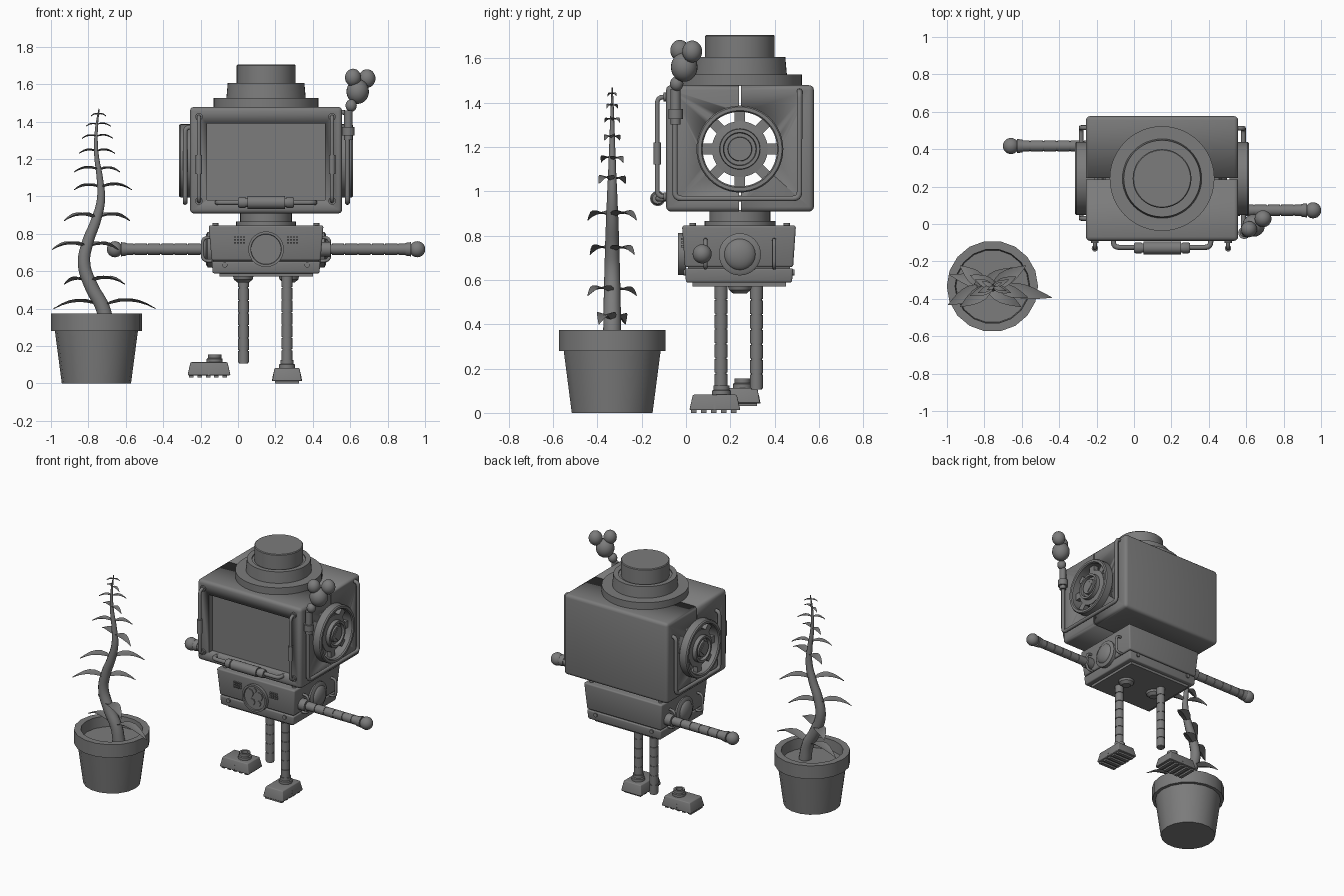
import bpy, bmesh, math
from mathutils import Vector, Matrix

old = bpy.data.objects.get("Cube")
if old:
    bpy.data.objects.remove(old, do_unlink=True)

GREY = bpy.data.materials.new("dark_grey")
GREY.use_nodes = True
GREY.diffuse_color = (0.2, 0.2, 0.2, 1)
GREY.node_tree.nodes["Principled BSDF"].inputs["Base Color"].default_value = (0.2, 0.2, 0.2, 1)

CX, CY = 0.15, 0.243   # robot centre line


def activate(ob):
    bpy.ops.object.select_all(action='DESELECT')
    ob.select_set(True)
    bpy.context.view_layer.objects.active = ob


def finish(name, bm):
    bmesh.ops.recalc_face_normals(bm, faces=bm.faces)
    me = bpy.data.meshes.new(name)
    bm.to_mesh(me)
    bm.free()
    me.materials.append(GREY)
    ob = bpy.data.objects.new(name, me)
    bpy.context.collection.objects.link(ob)
    activate(ob)
    bpy.ops.object.shade_smooth_by_angle(angle=math.radians(35))
    return ob


def box(name, lo, hi, bevel=0.0, flare=(0, 0), turn=None):
    """Box between two corners; flare widens the top outwards in x and y."""
    lo, hi = Vector(lo), Vector(hi)
    mid, size = (lo + hi) / 2, hi - lo
    bm = bmesh.new()
    bmesh.ops.create_cube(bm, size=1)
    for v in bm.verts:
        top = v.co.z > 0
        sx, sy = math.copysign(1, v.co.x), math.copysign(1, v.co.y)
        v.co = Vector(v.co[i] * size[i] for i in range(3)) + mid
        if top:
            v.co += Vector((sx * flare[0], sy * flare[1], 0))
    if bevel:
        bmesh.ops.bevel(bm, geom=bm.edges[:], offset=bevel, segments=3, profile=0.5, affect='EDGES')
    if turn:
        bm.transform(turn)
    return finish(name, bm)


def lathe(name, profile, at, axis=(0, 0, 1), seg=32, closed=False):
    """Spin (radius, height) pairs about an axis through a point."""
    bm = bmesh.new()
    rings = []
    for r, h in profile:
        rings.append([bm.verts.new((r * math.cos(a), r * math.sin(a), h))
                      for a in (math.tau * i / seg for i in range(seg))])
    pairs = list(zip(rings, rings[1:])) + ([(rings[-1], rings[0])] if closed else [])
    for a, b in pairs:
        for i in range(seg):
            j = (i + 1) % seg
            bm.faces.new((a[i], a[j], b[j], b[i]))
    bmesh.ops.remove_doubles(bm, verts=bm.verts, dist=0.00005)
    rot = Vector(axis).to_track_quat('Z', 'Y').to_matrix().to_4x4()
    bm.transform(Matrix.Translation(at) @ rot)
    return finish(name, bm)


def disc(name, r, h0, h1, at, axis=(0, 0, 1), seg=32):
    return lathe(name, [(0, h0), (r, h0), (r, h1), (0, h1)], at, axis, seg)


def ball(name, at, r, scale=(1, 1, 1)):
    bm = bmesh.new()
    bmesh.ops.create_uvsphere(bm, u_segments=24, v_segments=14, radius=r)
    bm.transform(Matrix.Translation(at) @ Matrix.Diagonal((*scale, 1)))
    return finish(name, bm)


def tube(name, pts, r, radii=None, bend=0.03):
    """Pipe with rounded corners, or a tapering free curve when radii are given."""
    pts = [Vector(p) for p in pts]
    cu = bpy.data.curves.new(name, 'CURVE')
    cu.dimensions, cu.bevel_depth, cu.bevel_resolution, cu.use_fill_caps = '3D', r, 3, True
    if radii:
        cu.resolution_u = 6
        sp = cu.splines.new('BEZIER')
        sp.bezier_points.add(len(pts) - 1)
        for bp, p, k in zip(sp.bezier_points, pts, radii):
            bp.co, bp.radius = p, k
            bp.handle_left_type = bp.handle_right_type = 'AUTO'
    else:
        path = [pts[0]]
        for a, b, c in zip(pts, pts[1:], pts[2:]):
            p = b + (a - b).normalized() * bend
            q = b + (c - b).normalized() * bend
            path += [p * (1 - t) ** 2 + b * 2 * t * (1 - t) + q * t * t for t in (0, .25, .5, .75, 1)]
        path.append(pts[-1])
        sp = cu.splines.new('POLY')
        sp.points.add(len(path) - 1)
        for sp_pt, p in zip(sp.points, path):
            sp_pt.co = (*p, 1)
    cu.materials.append(GREY)
    ob = bpy.data.objects.new(name, cu)
    bpy.context.collection.objects.link(ob)
    activate(ob)
    bpy.ops.object.convert(target='MESH')
    bpy.ops.object.shade_smooth_by_angle(angle=math.radians(40))


def cut(ob, cutter):
    mod = ob.modifiers.new("cut", 'BOOLEAN')
    mod.operation, mod.solver, mod.object = 'DIFFERENCE', 'EXACT', cutter
    activate(ob)
    bpy.ops.object.modifier_apply(modifier=mod.name)
    bpy.data.objects.remove(cutter, do_unlink=True)


def limb(name, at, axis, length, n, r=0.03):
    step, prof = length / n, [(0, 0)]
    for i in range(n):
        prof += [(r, i * step), (r, (i + 1) * step - 0.006),
                 (r * .85, (i + 1) * step - 0.006), (r * .85, (i + 1) * step)]
    lathe(name, prof + [(0, length)], at, axis, 20)


# Head: hollow shell in two halves with a recessed screen and round side openings
head = box("head_shell", (-0.257, -0.09, 0.908), (0.557, 0.577, 1.478), 0.022)
cut(head, box("inner_cutter", (-0.22, -0.03, 0.94), (0.52, 0.54, 1.45)))
cut(head, disc("side_cutter", 0.172, -0.6, 0.6, (CX, CY, 1.19), (1, 0, 0), 48))
cut(head, box("screen_cutter", (-0.166, -0.2, 0.98), (0.465, -0.05, 1.39)))
cut(head, box("seam_cutter", (-1, CY - 0.004, 0.5), (1, CY + 0.004, 2)))

# Stepped cap and neck
lathe("cap", [(0, 1.475), (.28, 1.475), (.28, 1.527), (.212, 1.527), (.205, 1.605), (.172, 1.605),
              (.172, 1.597), (.157, 1.597), (.157, 1.7), (.152, 1.705), (0, 1.705)], (CX, CY, 0), seg=48)
lathe("neck", [(0, .83), (.16, .83), (.16, .865), (.138, .865), (.138, .915), (0, .915)], (CX, CY, 0))

# Ear wheels: rim, spokes and stepped hub on each side
for side, s in (("left", 1), ("right", -1)):
    at, ax = (CX, CY, 1.19), (s, 0, 0)
    lathe(side + "_ear_rim", [(.168, .36), (.196, .36), (.196, .457), (.19, .465), (.174, .465), (.168, .457)],
          at, ax, 48, True)
    lathe(side + "_ear_hub", [(0, .39), (.126, .39), (.126, .43), (.092, .435), (.09, .462), (.075, .462),
                              (.072, .44), (.055, .44), (.053, .46), (0, .46)], at, ax, 40)
    disc(side + "_ear_diamond", .042, .458, .464, at, ax, 4)
    for k in range(8):
        turn = Matrix.Translation((CX + s * .41, CY, 1.19)) @ Matrix.Rotation(math.tau * k / 8, 4, 'X')
        box(side + "_ear_spoke", (-.016, -.024, .115), (.016, .024, .175), turn=turn)

# Side pipes
tube("left_side_pipe", [(.585, -.05, 1.36), (.585, -.05, .967), (.585, .512, .967),
                        (.585, .512, 1.45), (.545, .512, 1.45)], .013)
tube("right_side_pipe", [(-.24, .03, 1.37), (-.283, .03, 1.37), (-.283, .03, .967), (-.283, .515, .967),
                         (-.283, .515, 1.37), (-.24, .515, 1.37)], .013)

# Front pipes and lower bar
for x in (-.209, .503):
    tube("front_pipe", [(x, -.07, 1.425), (x, -.13, 1.425), (x, -.13, .975), (x, -.07, .975)], .011)
    lathe("front_pipe_sleeve", [(0, 1.12), (.017, 1.12), (.017, 1.22), (0, 1.22)], (x, -.13, 0), seg=16)
    for z in (.975, 1.425):
        disc("front_pipe_flange", .02, 0, .012, (x, -.09, z), (0, -1, 0), 16)
tube("lower_bar", [(-.11, -.07, .967), (-.11, -.125, .967), (.41, -.125, .967), (.41, -.07, .967)], .014)
lathe("lower_bar_sleeve", [(0, -.15), (.024, -.15), (.03, -.14), (.03, -.11), (.025, -.11), (.025, -.1), (.034, -.1),
                           (.034, .1), (.025, .1), (.025, .11), (.03, .11), (.03, .14), (.024, .15), (0, .15)],
      (CX, -.128, .967), (1, 0, 0), 20)

# Chimney with smoke puffs
lathe("chimney", [(0, 1.3), (.022, 1.3), (.022, 1.325), (.033, 1.325), (.033, 1.37), (.023, 1.37),
                  (.023, 1.46), (0, 1.46)], (.59, -.047, 0), seg=20)
for x, y, z, r in ((.605, -.042, 1.485, .03), (.64, -.008, 1.56, .06), (.615, -.028, 1.635, .043),
                   (.69, .028, 1.63, .045)):
    ball("smoke_puff", (x, y, z), r, (1, 1, 1.1))

# Torso
box("torso_lower", (CX - .285, 0, .588), (CX + .285, .478, .652), .008, (.006, .005))
box("torso_core", (CX - .28, .01, .6), (CX + .28, .47, .7))
box("torso_upper", (CX - .291, -.005, .657), (CX + .291, .483, .845), .01, (.016, .013))
box("torso_base", (CX - .25, .03, .57), (CX + .25, .45, .592))
for s in (-1, 1):
    at, ax = (CX, CY, .715), (s, 0, 0)
    lathe("shoulder_plate", [(0, .28), (.095, .28), (.095, .312), (.082, .32), (0, .32)], at, ax)
    ball("shoulder_dome", (CX + s * .31, CY, .715), .073, (.5, 1, 1))
    for dy in (-.155, .155):
        x = CX + s * .29
        tube("shoulder_handle", [(x, CY + dy, .78), (x + s * .05, CY + dy, .78),
                                 (x + s * .05, CY + dy, .655), (x, CY + dy, .655)], .009)
    disc("torso_screw", .014, -.01, .012, (CX + s * .22, .0, .633), (0, -1, 0), 16)
    disc("torso_back_screw", .014, -.01, .012, (CX + s * .22, .478, .633), (0, 1, 0), 16)
    for y in (.03, .455):
        disc("torso_top_bolt", .015, .84, .857, (CX + s * .27, y, 0), seg=12)
    for i in range(4):
        for j in range(3):
            x, z = CX + s * .142 + (i - 1.5) * .016, .768 + (j - 1) * .016
            box("grille_dot", (x - .005, -.022, z - .005), (x + .005, -.005, z + .005))

# Round chest emblem
lathe("chest_emblem", [(0, 0), (.095, 0), (.095, .035), (.082, .035), (.08, .026), (0, .026)],
      (CX, 0, .717), (0, -1, 0), 40)
for dx, dz, r in ((-.035, .03, .028), (-.02, -.03, .024), (.035, .02, .03), (.03, -.03, .02), (0, .055, .016)):
    disc("emblem_patch", r, .025, .033, (CX + dx, 0, .717 + dz), (0, -1, 0), 7)

# Arms
for side, s, y in (("left", 1, .073), ("right", -1, .417)):
    limb(side + "_arm", (CX + s * .28, y, .717), (s, 0, 0), .5, 7)
    disc(side + "_arm_collar", .04, .27, .345, (CX, y, .717), (s, 0, 0), 24)
    lathe(side + "_wrist", [(0, .745), (.034, .745), (.038, .775), (0, .775)], (CX, y, .717), (s, 0, 0), 20)
    ball(side + "_hand", (CX + s * .808, y, .717), .043)

# Legs with hip sockets
for side, x, y, z in (("left", .262, .158, .11), ("right", .03, .318, .105)):
    limb(side + "_leg", (x, y, .575), (0, 0, -1), .575 - z, 7, .029)
    lathe(side + "_hip_socket", [(0, .575), (.055, .575), (.05, .555), (.03, .538), (0, .538)],
          (CX + math.copysign(.122, x - CX), CY, 0), seg=24)


# Feet: tapered block, treads and ankle; the toe points to -y before turning
def foot(name, at, angle):
    m = Matrix.Translation(at) @ Matrix.Rotation(angle, 4, 'Z')
    box(name, (-.079, -.145, .012), (.079, .085, .082), .006, (-.012, -.016), m)
    box(name + "_band", (-.081, -.035, .012), (.081, -.028, .05), 0, (-.007, 0), m)
    for k in range(5):
        y = -.125 + k * .045
        box(name + "_tread", (-.065, y - .012, 0), (.065, y + .012, .016), turn=m)
    lathe(name + "_ankle", [(.022, .075), (.043, .075), (.043, .1), (.036, .104), (.036, .124), (.022, .124)],
          at, seg=24, closed=True)


foot("left_foot", (.262, .16, 0), 0)
foot("right_foot", (-.125, .255, .031), -math.pi / 2)

# Flower pot with soil and stem
PX, PY = -.757, -.333
lathe("flower_pot", [(0, 0), (.185, 0), (.222, .28), (.244, .28), (.244, .374), (.2, .374), (.195, .3), (0, .3)],
      (PX, PY, 0), seg=18)
stem = [(-.7, .29), (-.722, .4), (-.785, .52), (-.823, .64), (-.805, .75), (-.76, .87), (-.733, .98),
        (-.738, 1.09), (-.757, 1.225), (-.757, 1.36), (-.743, 1.468)]
tube("plant_stem", [(x, PY, z) for x, z in stem], .04,
     [1.05, 1, .95, .88, .8, .7, .58, .45, .32, .2, .08])


# Leaves: folded blades that arch out and droop at the tip
def leaf(root, tip, width):
    bm = bmesh.new()
    root, tip = Vector(root), Vector(tip)
    run = tip - root
    across = Vector((-run.y, run.x, 0)).normalized()
    rows = []
    for i in range(7):
        t = i / 6
        p = root + run * t + Vector((0, 0, run.length * .5 * t * (1 - t)))
        w = width * (math.sin(math.pi * t ** .75) * .95 + .04)
        rows.append([bm.verts.new(p + across * k * w + Vector((0, 0, abs(k) * w * .35 - .003 * u)))
                     for k, u in ((-1, 0), (0, -1), (1, 0), (0, 1))])
    for a, b in zip(rows, rows[1:]):
        for k in range(4):
            bm.faces.new((a[k], a[(k + 1) % 4], b[(k + 1) % 4], b[k]))
    finish("leaf", bm)


pairs = [(.41, -.985, -.44, -.06), (.54, -.93, -.604, -.11), (.725, -.995, -.64, .1), (.88, -.93, -.578, .11),
         (1.045, -.877, -.567, -.06), (1.14, -.877, -.63, .05), (1.24, -.85, -.658, -.035),
         (1.32, -.834, -.668, .035), (1.385, -.813, -.68, -.025), (1.44, -.786, -.706, .02)]
for z, xl, xr, dy in pairs:
    x0 = next(a[0] + (b[0] - a[0]) * (z - a[1]) / (b[1] - a[1]) for a, b in zip(stem, stem[1:]) if b[1] >= z)
    w = .006 + .034 * min(1, (1.5 - z) / .6)
    leaf((x0, PY, z), (xr, PY + dy, z - .01), w)
    leaf((x0, PY, z), (xl, PY - dy, z - .01), w)
